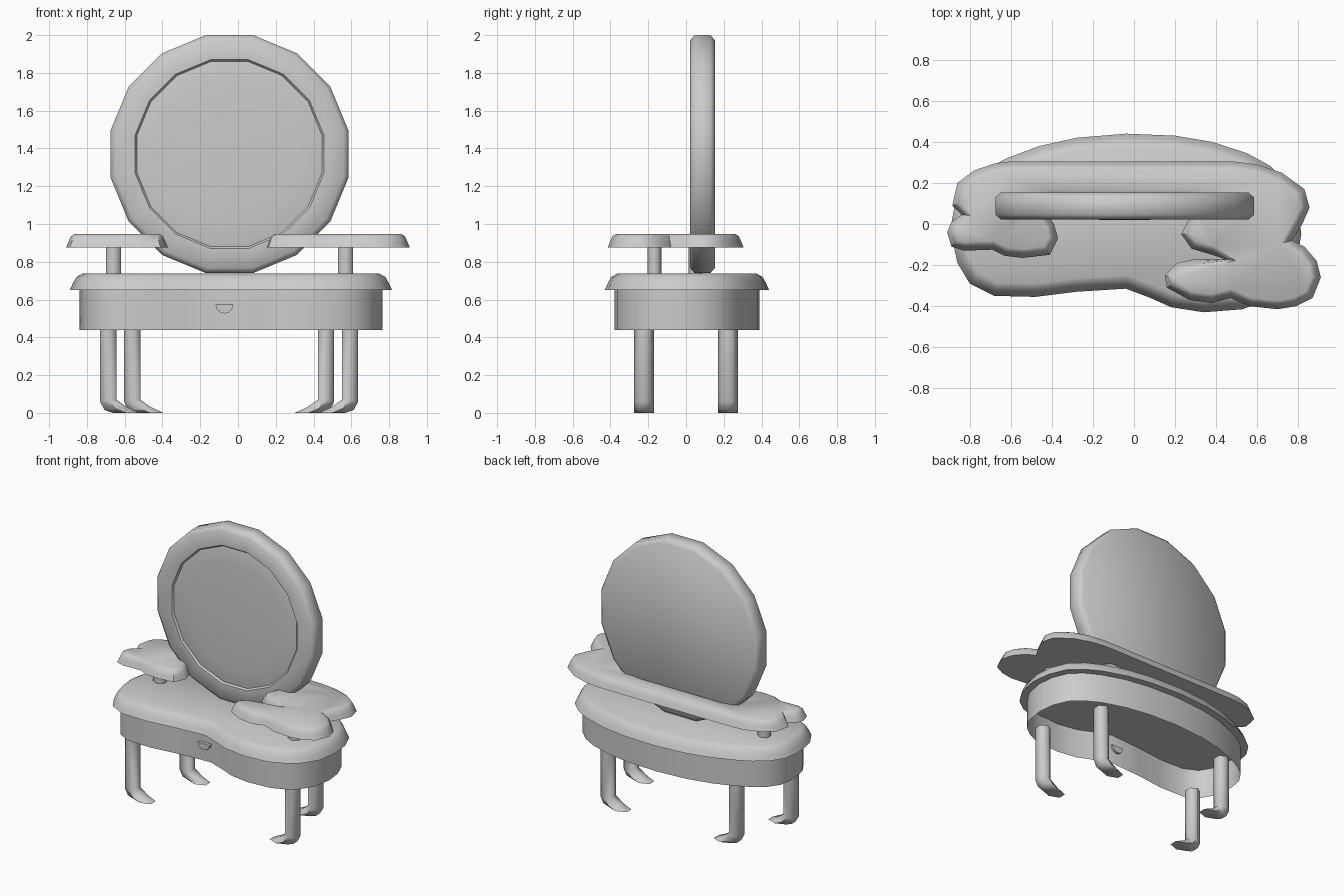
import bpy, bmesh, math
from mathutils import Vector

if "Cube" in bpy.data.objects:
    bpy.data.objects.remove(bpy.data.objects["Cube"])

grey = bpy.data.materials.new("plain_grey")
grey.diffuse_color = (0.6, 0.6, 0.6, 1)
grey.use_nodes = True
grey.node_tree.nodes["Principled BSDF"].inputs["Base Color"].default_value = grey.diffuse_color


def loft(name, rings, cap_start=True, cap_end=True, angle=40):
    """Skin a list of equal-length closed rings into one object."""
    bm = bmesh.new()
    vs = [[bm.verts.new(p) for p in r] for r in rings]
    n = len(vs[0])
    for a, b in zip(vs, vs[1:]):
        for i in range(n):
            j = (i + 1) % n
            bm.faces.new((a[i], a[j], b[j], b[i]))
    if cap_start:
        bm.faces.new(vs[0][::-1])
    if cap_end:
        bm.faces.new(vs[-1])
    bmesh.ops.recalc_face_normals(bm, faces=bm.faces)
    me = bpy.data.meshes.new(name)
    bm.to_mesh(me)
    bm.free()
    me.materials.append(grey)
    ob = bpy.data.objects.new(name, me)
    bpy.context.collection.objects.link(ob)
    bpy.ops.object.select_all(action='DESELECT')
    ob.select_set(True)
    bpy.context.view_layer.objects.active = ob
    bpy.ops.object.shade_smooth_by_angle(angle=math.radians(angle))
    return ob


def inset(pts, d, z):
    """Shrink a counter-clockwise outline by d and place it at height z."""
    out = []
    n = len(pts)
    for i in range(n):
        p = Vector(pts[i])
        a = (p - Vector(pts[i - 1])).normalized()
        b = (Vector(pts[(i + 1) % n]) - p).normalized()
        na, nb = Vector((-a.y, a.x)), Vector((-b.y, b.x))
        m = (na + nb).normalized()
        q = p + m * d / max(m.dot(na), 0.75)
        out.append((q.x, q.y, z))
    return out


# kidney-shaped table top with rounded upper edge
table = [(-.89, 0), (-.875, -.12), (-.86, -.19), (-.80, -.29), (-.68, -.35),
         (-.48, -.355), (-.28, -.33), (-.04, -.315), (.08, -.36), (.18, -.405),
         (.34, -.43), (.53, -.415), (.64, -.37), (.72, -.31), (.79, -.2),
         (.815, -.05), (.80, .08), (.75, .2), (.66, .285), (.55, .345),
         (.38, .40), (.2, .43), (-.04, .44), (-.28, .42), (-.46, .38),
         (-.62, .32), (-.72, .27), (-.81, .2), (-.87, .11)]
loft("table_top", [inset(table, d, z) for d, z in
                   ((0, .65), (.015, .685), (.035, .72), (.065, .737))])

# open apron under the top
loft("apron", [inset(table, .05, z) for z in (.44, .655)], False, False)

# raised cloud-shaped shelf wrapping behind the mirror
shelf = [(-.91, -.04), (-.89, -.11), (-.83, -.13), (-.69, -.125), (-.63, -.155),
         (-.54, -.165), (-.41, -.15), (-.37, -.07), (-.39, .0), (-.43, .06),
         (-.40, .12), (.26, .12), (.28, .05), (.26, .01), (.23, -.05),
         (.28, -.12), (.38, -.15), (.44, -.17), (.30, -.17), (.21, -.19),
         (.15, -.25), (.16, -.31), (.27, -.37), (.38, -.385), (.47, -.36),
         (.56, -.40), (.70, -.415), (.79, -.40), (.87, -.36), (.91, -.26),
         (.89, -.18), (.83, -.11), (.77, -.08), (.82, .0), (.855, .08),
         (.83, .17), (.72, .25), (.60, .29), (.48, .305), (-.60, .305),
         (-.68, .295), (-.78, .26), (-.86, .2), (-.885, .09), (-.84, .045),
         (-.89, .01)]
loft("shelf", [inset(shelf, d, z) for d, z in
               ((0, .875), (.012, .905), (.025, .935), (.042, .946))])


# round sixteen-sided mirror
def circle(r, y, n=16):
    return [(-.045 + r * math.cos((i + .5) * math.tau / n), y,
             1.37 + r * math.sin((i + .5) * math.tau / n)) for i in range(n)]


loft("mirror_frame", [circle(r, y) for r, y in
                      ((.50, .035), (.51, .022), (.615, .022), (.642, .045),
                       (.642, .13), (.615, .153))], angle=50)
loft("mirror_glass", [circle(.506 * math.cos(t), .036 - .016 * math.sin(t))
                      for t in (0, .35, .7, 1.05, 1.4)], False, True, 60)

# hexagonal posts between table top and shelf
HEX = [(math.cos(math.radians(30 + 60 * k)), math.sin(math.radians(30 + 60 * k)))
       for k in range(6)]
for name, px, py in (("left_post", -.66, .05), ("right_post", .57, -.167)):
    loft(name, [[(px + .046 * c, py + .038 * s, z) for c, s in HEX]
                for z in (.73, .89)], angle=65)

# legs with feet curling inwards: (outer side, inner side) of each ring
LEG = [((-.043, .45), (.043, .45)), ((-.043, .06), (.043, .07)),
       ((-.02, .015), (.10, .03)), ((.025, 0), (.165, 0))]


def leg(name, cx, cy, inward):
    rings = []
    for (ox, oz), (ix, iz) in LEG:
        ring = []
        for c, s in HEX:
            t = c / HEX[0][0] * .5 + .5
            ring.append((cx + inward * (ox + (ix - ox) * t), cy + .0535 * s,
                         oz + (iz - oz) * t))
        rings.append(ring)
    loft(name, rings, angle=65)


for side, sgn in (("left", -1), ("right", 1)):
    leg("front_leg_" + side, -.047 + sgn * .64, -.222, -sgn)
    leg("back_leg_" + side, -.047 + sgn * .513, .222, -sgn)

# half-round drawer pull
pull = [(-.072 + .047 * math.cos(a), .573 + .047 * math.sin(a))
        for a in [math.pi + i * math.pi / 6 for i in range(7)]]
loft("drawer_pull", [[(x, y, z) for x, z in pull] for y in (-.29, -.25)])
